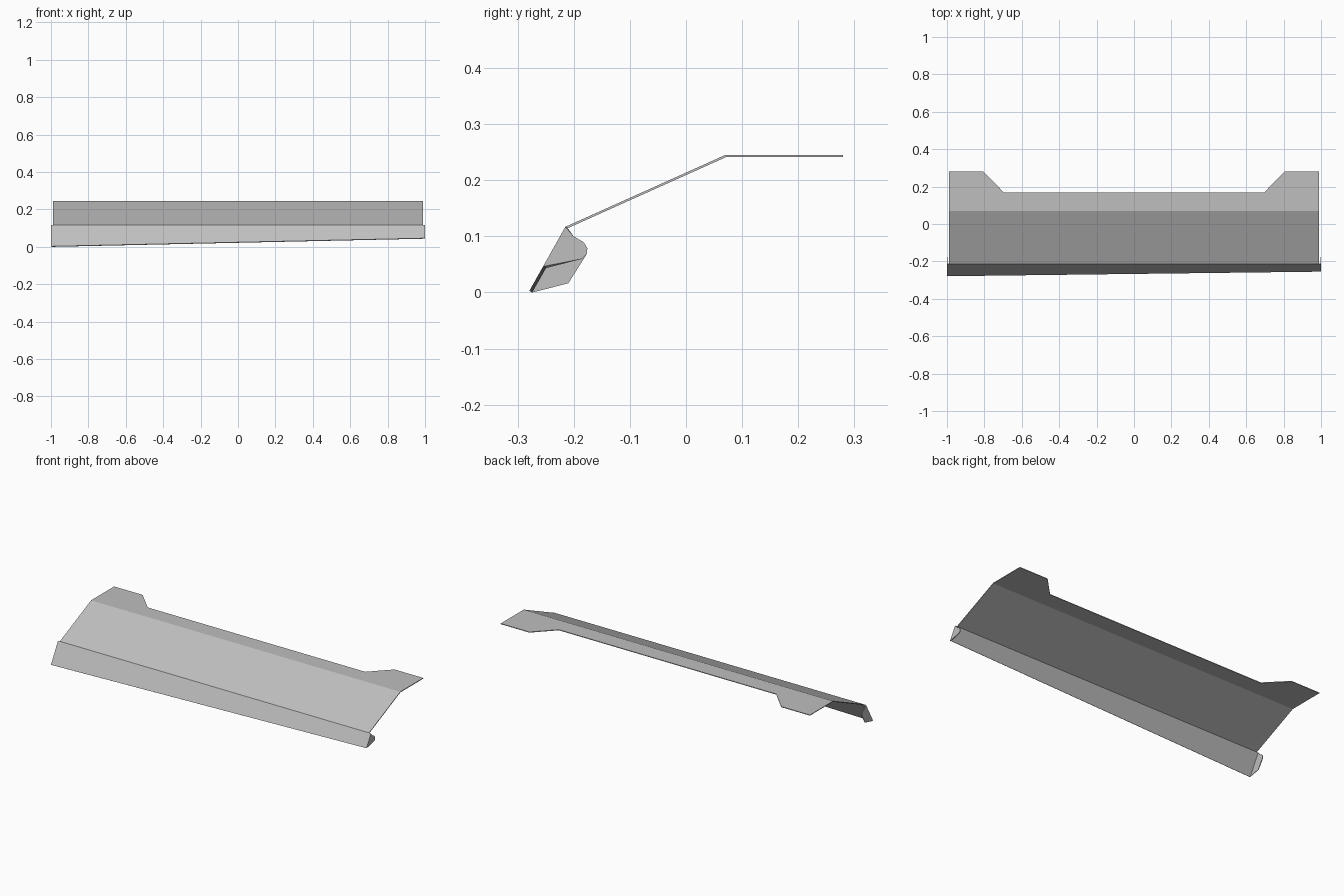
import bpy
from mathutils import Vector

cube = bpy.data.objects.get("Cube")
if cube:
    bpy.data.objects.remove(cube)

THICK = 0.004

metal = bpy.data.materials.new("light_grey_metal")
metal.use_nodes = True
metal.diffuse_color = (0.52, 0.52, 0.52, 1)
metal.node_tree.nodes["Principled BSDF"].inputs["Base Color"].default_value = (0.52, 0.52, 0.52, 1)


def sheet(name, verts, faces):
    """Folded sheet metal: outer skin thickened inwards."""
    mesh = bpy.data.meshes.new(name)
    mesh.from_pydata(verts, [], faces)
    mesh.materials.append(metal)
    obj = bpy.data.objects.new(name, mesh)
    bpy.context.collection.objects.link(obj)
    mod = obj.modifiers.new("thickness", "SOLIDIFY")
    mod.thickness = THICK
    mod.offset = -1
    mod.use_even_offset = True
    return obj


# Sloped panel folded into a flat rear flange with a wide notch between two tabs
W = 0.988
FOLD, RIDGE, TOP = (-0.215, 0.117), 0.07, 0.245
verts = [(-W, *FOLD), (W, *FOLD), (W, RIDGE, TOP), (-W, RIDGE, TOP)]
flange = [(W, 0.28), (0.805, 0.28), (0.695, 0.168)]
flange += [(-x, y) for x, y in reversed(flange)]
verts += [(x, y, TOP) for x, y in flange]
sheet("panel_and_flange", verts, [(0, 1, 2, 3), (3, 2, 4, 5, 6, 7, 8, 9)])

# Tapered front lip with a folded flap at each end
top = Vector((0, *FOLD))
down = Vector((0, -0.49, -0.872))
inward = Vector((0, 0.872, -0.49))
verts, rings = [], []
for x, length in ((-1, 0.131), (1, 0.081)):
    outline = [(0, 0), (length, 0), (length - 0.046, 0.054),
               (0.024, 0.057), (0.014, 0.053), (0.008, 0.042), (0.0075, 0.021)]
    start = len(verts)
    for s, d in outline:
        verts.append(Vector((x, 0, 0)) + top + down * s + inward * d)
    rings.append(list(range(start, len(verts))))
left, right = rings
sheet("front_lip_with_flaps", verts,
      [(left[0], left[1], right[1], right[0]), left[::-1], right])
